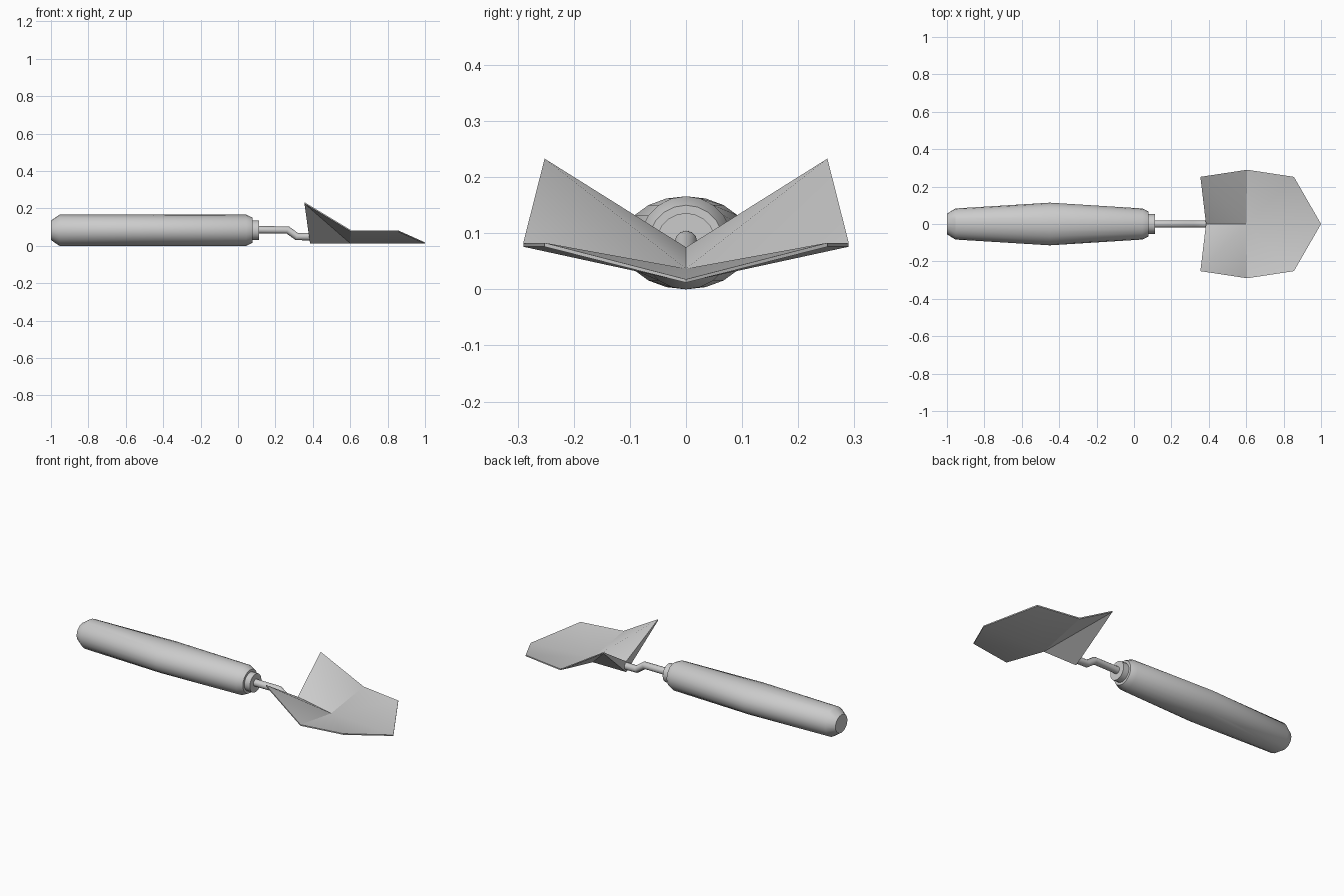
import bpy, bmesh, math

if "Cube" in bpy.data.objects:
    bpy.data.objects.remove(bpy.data.objects["Cube"])

AXIS_Z = 0.083


def finish(name, bm, angle=32):
    bmesh.ops.recalc_face_normals(bm, faces=bm.faces)
    me = bpy.data.meshes.new(name)
    bm.to_mesh(me)
    bm.free()
    ob = bpy.data.objects.new(name, me)
    bpy.context.collection.objects.link(ob)
    bpy.ops.object.select_all(action='DESELECT')
    ob.select_set(True)
    bpy.context.view_layer.objects.active = ob
    bpy.ops.object.shade_smooth_by_angle(angle=math.radians(angle))
    return ob


def loft_x(name, sections, sides=20):
    """Elliptical rings along x, each given as (x, y radius, z radius)."""
    bm = bmesh.new()
    rings = []
    for x, ry, rz in sections:
        rings.append([bm.verts.new((x, ry * math.cos(2 * math.pi * i / sides),
                                    AXIS_Z + rz * math.sin(2 * math.pi * i / sides)))
                      for i in range(sides)])
    for a, b in zip(rings, rings[1:]):
        for i in range(sides):
            j = (i + 1) % sides
            bm.faces.new((a[i], a[j], b[j], b[i]))
    bm.faces.new(rings[0])
    bm.faces.new(rings[-1])
    return finish(name, bm)


# Handle: constant height, swelling sideways in the middle
loft_x("handle", [(-1.0, 0.055, 0.052), (-0.955, 0.083, 0.083),
                  (-0.45, 0.114, 0.083), (0.045, 0.083, 0.083),
                  (0.078, 0.067, 0.067)])

# Collar between handle and shank
loft_x("collar", [(0.06, 0.053, 0.053), (0.113, 0.053, 0.053)])

# Cranked shank running into the back of the blade
cu = bpy.data.curves.new("shank", 'CURVE')
cu.dimensions = '3D'
cu.bevel_depth = 0.02
cu.bevel_resolution = 4
cu.use_fill_caps = True
path = [(0.1, 0.085), (0.265, 0.085), (0.315, 0.049), (0.4, 0.049)]
sp = cu.splines.new('POLY')
sp.points.add(len(path) - 1)
for p, (x, z) in zip(sp.points, path):
    p.co = (x, 0, z, 1)
shank = bpy.data.objects.new("shank", cu)
bpy.context.collection.objects.link(shank)

# Blade: thick spine tapering to a thin rim; both halves share the spine
bm = bmesh.new()
spine = [(0.385, 0.075, 0.013), (0.6, 0.037, 0.013), (1.0, 0.018, 0.012)]
rim = [(0.355, 0.252, 0.233), (0.605, 0.29, 0.083), (0.855, 0.252, 0.083)]
top_s = [bm.verts.new((x, 0, t)) for x, t, b in spine]
bot_s = [bm.verts.new((x, 0, b)) for x, t, b in spine]
for side in (1, -1):
    top_r = [bm.verts.new((x, side * y, z)) for x, y, z in rim]
    bot_r = [bm.verts.new((x, side * y, z - 0.007)) for x, y, z in rim]
    for s, r in ((top_s, top_r), (bot_s, bot_r)):
        for tri in ((s[0], r[0], s[1]), (r[0], r[1], s[1]),
                    (s[1], r[1], r[2]), (s[1], r[2], s[2])):
            bm.faces.new(tri)
    top_e = [top_s[0]] + top_r + [top_s[2]]
    bot_e = [bot_s[0]] + bot_r + [bot_s[2]]
    for i in range(4):
        bm.faces.new((top_e[i], top_e[i + 1], bot_e[i + 1], bot_e[i]))
finish("blade", bm)
